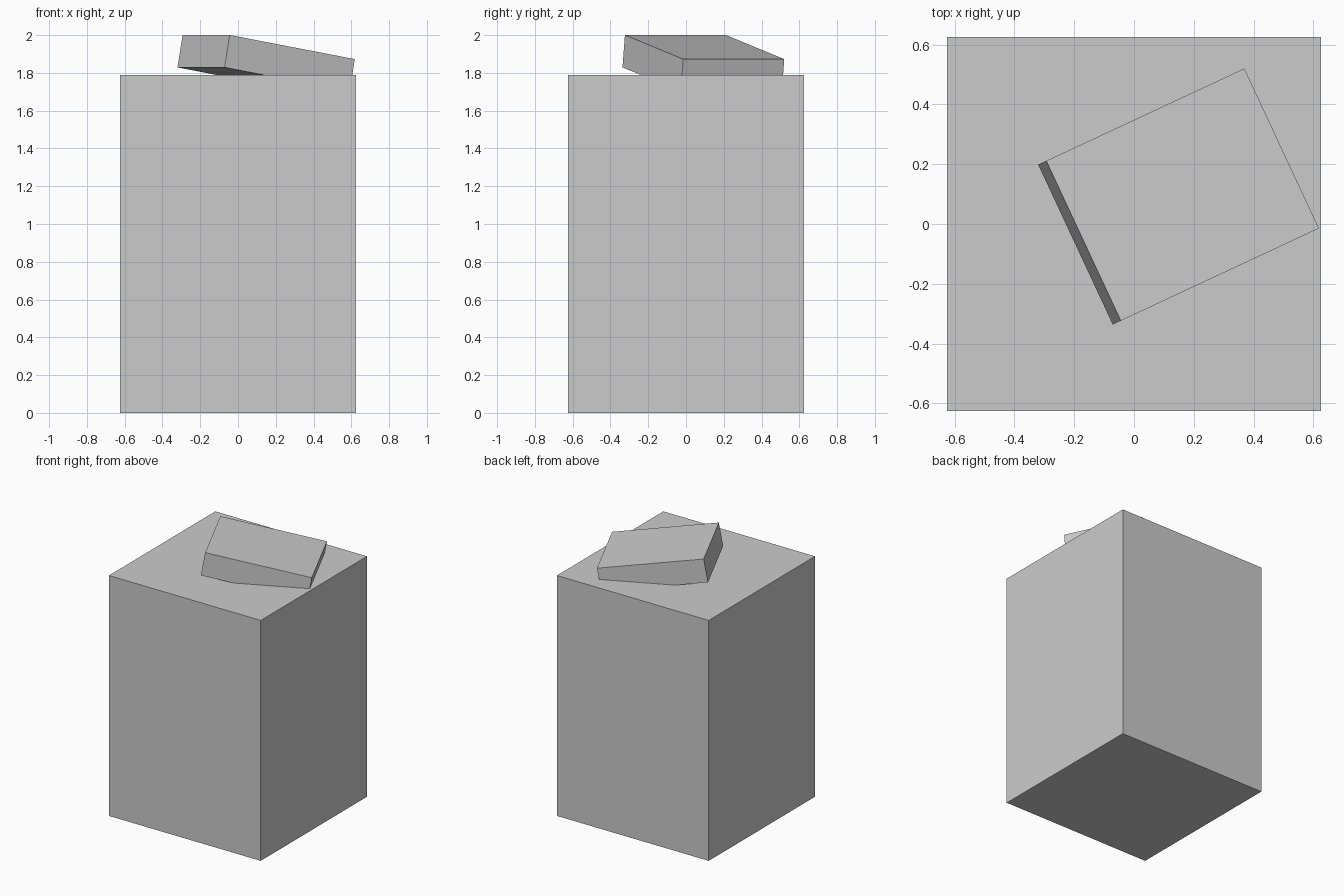
import bpy
from math import radians

if "Cube" in bpy.data.objects:
    bpy.data.objects.remove(bpy.data.objects["Cube"])


def box(name, size, center, rotation=(0, 0, 0)):
    bpy.ops.mesh.primitive_cube_add(size=1, location=center, rotation=rotation)
    obj = bpy.context.object
    obj.name = name
    obj.scale = size
    bpy.ops.object.transform_apply(location=False, rotation=False, scale=True)
    return obj


# Tall square block
box("pedestal", (1.25, 1.25, 1.79), (0, 0, 0.895))

# Tilted slab, partly sunk into the block's top
box("tilted_slab", (0.742, 0.59, 0.174), (0.149, 0.092, 1.851),
    (0, radians(9.9), radians(25)))
